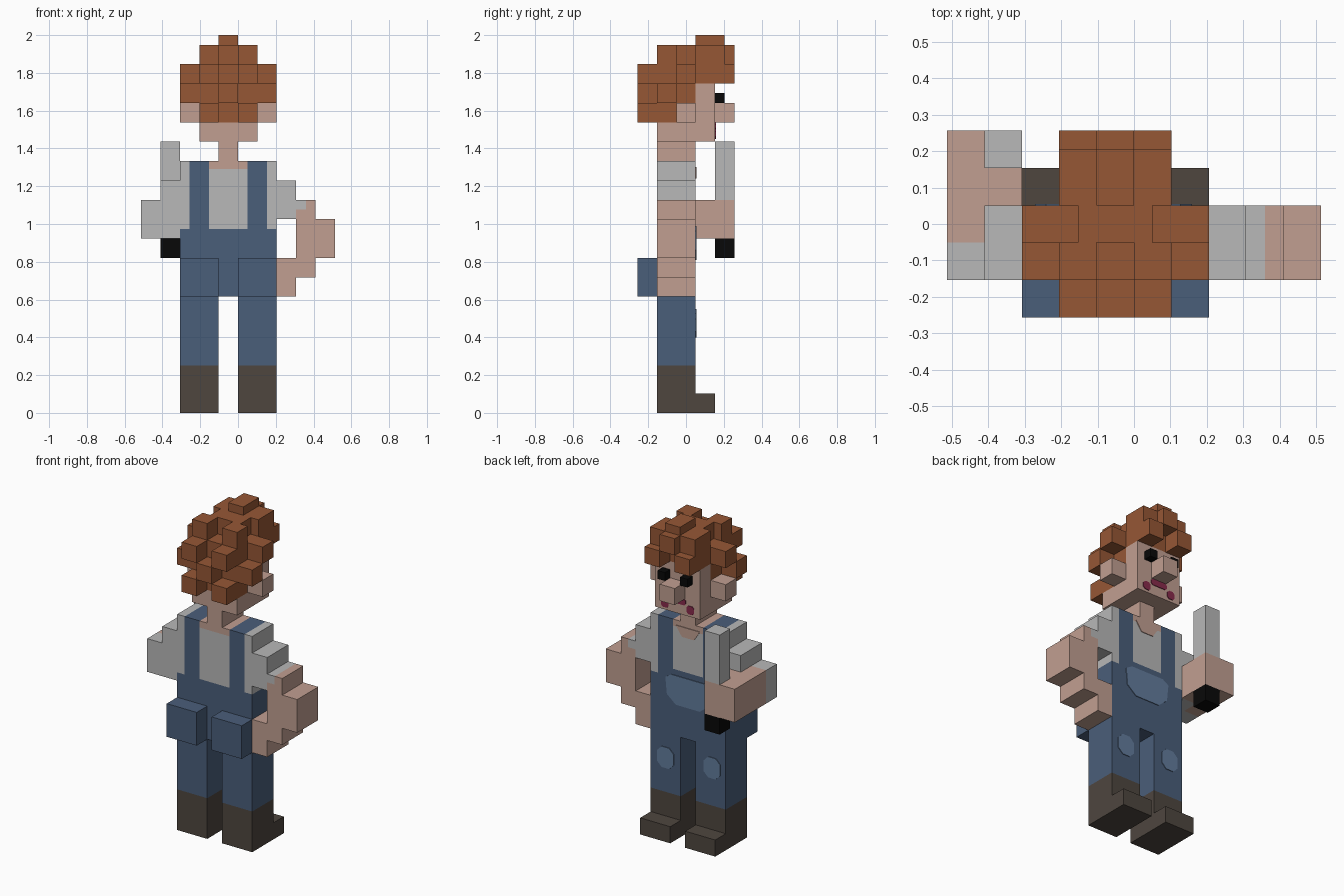
import bpy
import bmesh
from mathutils import Vector

cube = bpy.data.objects.get("Cube")
if cube:
    bpy.data.objects.remove(cube, do_unlink=True)

U = 2 / 19.5      # one block; all coordinates below are in blocks
MID = -0.5        # x of the body's mirror plane


def material(name, rgb):
    lin = [((c / 255 + 0.055) / 1.055) ** 2.4 if c > 10 else c / 255 / 12.92 for c in rgb]
    mat = bpy.data.materials.new(name)
    mat.use_nodes = True
    mat.diffuse_color = (*lin, 1)
    mat.node_tree.nodes["Principled BSDF"].inputs["Base Color"].default_value = (*lin, 1)
    return mat


NAMES = ["hair_brown", "skin", "shirt_grey", "denim_blue", "boot_dark",
         "black", "patch_blue", "mouth_red"]
RGB = [(150, 87, 53), (193, 159, 145), (184, 184, 184), (74, 94, 122),
       (78, 70, 63), (8, 8, 8), (98, 124, 156), (135, 42, 75)]
MATS = [material(n, c) for n, c in zip(NAMES, RGB)]
HAIR, SKIN, SHIRT, DENIM, BOOT, BLACK, PATCH, MOUTH = range(8)


def finish(name, bm, colour):
    """Colour is one index, or a rule of face centre and normal (in blocks)."""
    bm.normal_update()
    rule = colour if callable(colour) else None
    used = []
    for f in bm.faces:
        idx = rule(f.calc_center_median(), f.normal) if rule else colour
        if idx not in used:
            used.append(idx)
        f.material_index = used.index(idx)
    bmesh.ops.scale(bm, vec=(U, U, U), verts=bm.verts)
    mesh = bpy.data.meshes.new(name)
    bm.to_mesh(mesh)
    bm.free()
    for idx in used:
        mesh.materials.append(MATS[idx])
    obj = bpy.data.objects.new(name, mesh)
    bpy.context.collection.objects.link(obj)
    return obj


def box(name, x, y, z, colour, cuts=()):
    """Box from (min, max) pairs, sliced at (axis, position) cuts."""
    bm = bmesh.new()
    bmesh.ops.create_cube(bm, size=1)
    for v in bm.verts:
        v.co = [r[0] if c < 0 else r[1] for c, r in zip(v.co, (x, y, z))]
    for axis, pos in cuts:
        co, no = Vector((0, 0, 0)), Vector((0, 0, 0))
        co[axis], no[axis] = pos, 1
        bmesh.ops.bisect_plane(bm, geom=bm.verts[:] + bm.edges[:] + bm.faces[:],
                               plane_co=co, plane_no=no)
    return finish(name, bm, colour)


def pair(name, x, y, z, colour, cuts=()):
    """Left box plus its mirror on the right."""
    box("left_" + name, x, y, z, colour, cuts)
    box("right_" + name, (2 * MID - x[1], 2 * MID - x[0]), y, z, colour, cuts)


def plate(name, pts, y, colour, thick=0.04):
    """Thin (x, z) polygon lying on a face that looks along +y."""
    bm = bmesh.new()
    face = bm.faces.new([bm.verts.new((x, y, z)) for x, z in pts])
    out = bmesh.ops.extrude_face_region(bm, geom=[face])
    for v in out["geom"]:
        if isinstance(v, bmesh.types.BMVert):
            v.co.y += thick
    bmesh.ops.recalc_face_normals(bm, faces=bm.faces)
    return finish(name, bm, colour)


def chamfered(x0, x1, z0, z1, c):
    return [(x0 + c, z0), (x1 - c, z0), (x1, z0 + c), (x1, z1 - c),
            (x1 - c, z1), (x0 + c, z1), (x0, z1 - c), (x0, z0 + c)]


BODY_Y = (-1.5, 0.5)

# Legs with boots, toes and back pockets
pair("leg", (0, 2), BODY_Y, (0, 6),
     lambda c, n: BOOT if c.z < 2.45 else DENIM, [(2, 2.45)])
pair("boot_toe", (0, 2), (0.5, 1.5), (0, 1), BOOT)
pair("back_pocket", (0, 2), (-2.5, -1.5), (6, 8), DENIM)
plate("left_knee_patch", chamfered(0.45, 1.55, 3.9, 5.15, 0.3), 0.5, PATCH)
plate("right_knee_patch", chamfered(-2.65, -1.55, 4.1, 5.35, 0.3), 0.5, PATCH)


# Torso: overalls with straps over a shirt
def torso_colour(c, n):
    off = abs(c.x - MID)
    if c.z < 9.5 or 1 < off < 2:
        return DENIM
    if off < 1:
        if n.y > 0.5 and c.z < 10:
            return DENIM
        if c.z > 12.6:
            return SKIN
    return SHIRT


box("torso", (-3, 2), BODY_Y, (6, 13), torso_colour,
    [(0, -2.5), (0, -1.5), (0, 0.5), (0, 1.5), (2, 9.5), (2, 10), (2, 12.6)])
plate("bib_pocket", [(-1.3, 7.9), (0.3, 7.9), (0.9, 8.4), (1, 9.4), (0.6, 9.65),
                     (-1.6, 9.65), (-2, 9.4), (-1.9, 8.4)], 0.5, PATCH)
plate("neckline", [(-1.3, 12.7), (-0.9, 12.1), (-0.1, 12.1), (0.3, 12.7)], 0.5, SKIN)

# Left arm, hand on the hip
box("left_shoulder", (2, 3), BODY_Y, (10, 12), SHIRT)
box("left_upper_arm", (3, 4), BODY_Y, (7, 11),
    lambda c, n: SHIRT if c.x < 3.5 and c.z > 10.5 else SKIN, [(0, 3.5), (2, 10.5)])
box("left_elbow", (4, 5), BODY_Y, (8, 10), SKIN)
box("left_hand", (2, 3), BODY_Y, (6, 8), SKIN)

# Right arm, bent forward and holding a blade
box("right_shoulder", (-4, -3), BODY_Y, (11, 12), SHIRT)
box("right_forearm", (-5, -3), (-1.5, 2.5), (9, 11),
    lambda c, n: SHIRT if c.y < -0.5 or (c.x > -4 and c.y < 0.5) else SKIN,
    [(0, -4), (1, -0.5), (1, 0.5)])
box("blade", (-4, -3), (1.5, 2.5), (11, 14), SHIRT)
box("handle", (-4, -3), (1.5, 2.5), (8, 9), BLACK)

# Neck, head and face
box("neck", (-1, 0), BODY_Y, (13, 14), SKIN)
box("head", (-2, 1), (-1.5, 1.5), (14, 17),
    lambda c, n: HAIR if (c.z > 15 and c.y < -0.5) or (c.z > 16 and c.y < 0.5) else SKIN,
    [(1, -0.5), (1, 0.5), (2, 15), (2, 16)])
pair("ear", (1, 2), (-0.5, 0.5), (15, 16), SKIN)
box("nose", (-1, 0), (1.5, 2.5), (15, 16), SKIN)
pair("eye", (0, 0.5), (1.5, 2), (16, 16.5), BLACK)
plate("mouth_middle", chamfered(-1.05, 0.05, 14.6, 14.98, 0.1), 1.5, MOUTH)
for side, x in (("left", 0.1), ("right", -1.6)):
    plate(side + "_mouth_corner", chamfered(x, x + 0.5, 14.15, 14.65, 0.12), 1.5, MOUTH)

# Curly hair: a core with staggered tufts
box("hair_core", (-2, 1), (-1.5, 1.5), (17, 18), HAIR)
box("hair_crown", (-1.5, 0.5), (-0.5, 0.5), (18, 19), HAIR)
box("hair_back_middle", (-1, 0), (-2.5, -1.5), (16, 17), HAIR)
box("hair_fringe_middle", (-1, 0), (0.5, 2.5), (18, 19), HAIR)
box("hair_top", (-1, 0), (0.5, 2), (19, 19.5), HAIR)
pair("hair_nape", (0, 1), (-2.5, -1.5), (15, 16), HAIR)
pair("hair_back_upper", (0, 1), (-2.5, -1.5), (17, 18), HAIR)
pair("hair_crown_back", (0, 1), (-1.5, -0.5), (18, 19), HAIR)
pair("hair_side_lower", (1, 2), (-1.5, -0.5), (16, 17), HAIR)
pair("hair_side_upper", (1, 2), (-0.5, 0.5), (17, 18), HAIR)
pair("hair_fringe", (0, 1), (1.5, 2.5), (17, 18), HAIR)
pair("hair_fringe_upper", (0, 1), (0.5, 2), (18, 19), HAIR)
